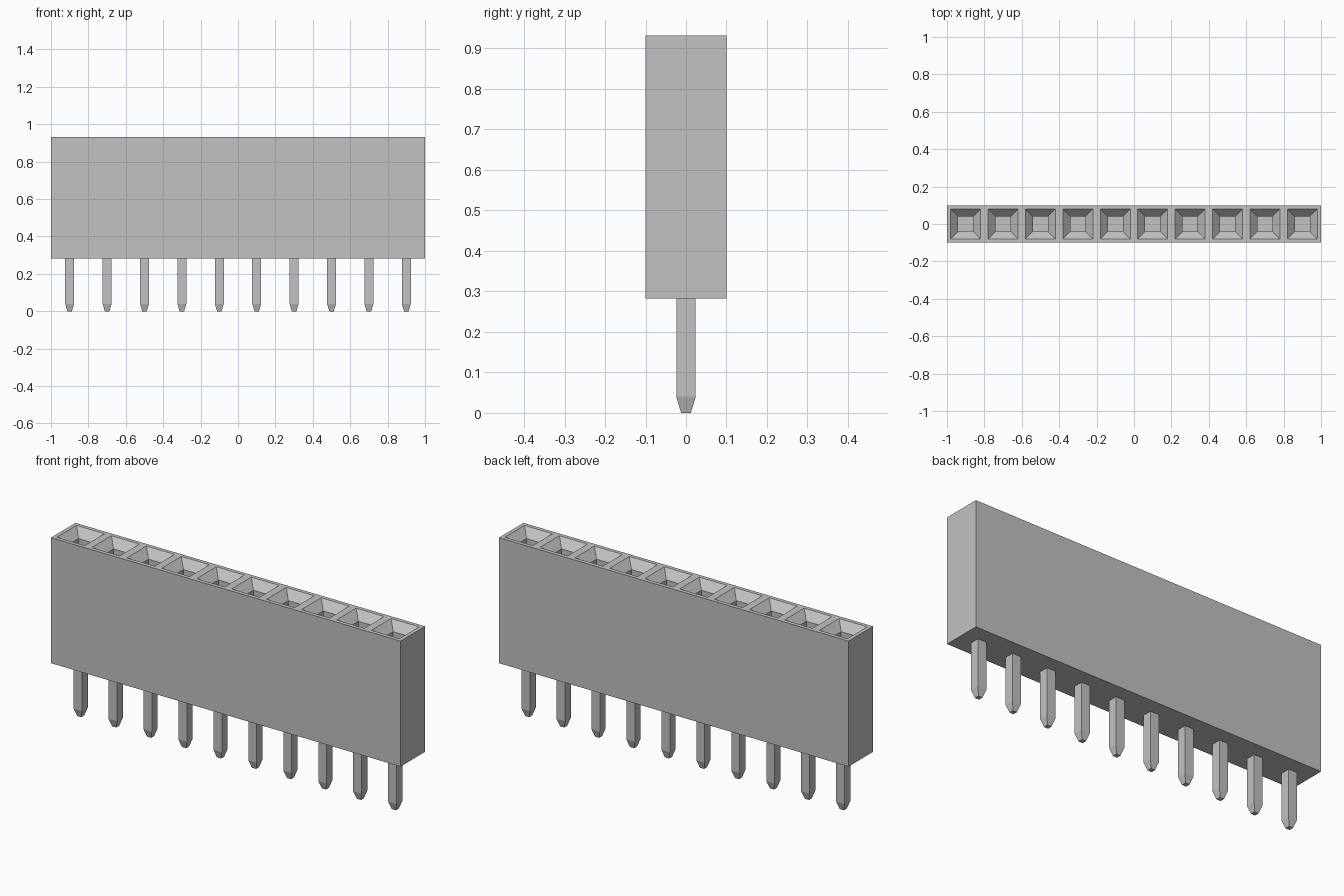
import bpy
import bmesh
from mathutils import Matrix, Vector

PINS = 10
PITCH = 0.2
BASE_Z, TOP_Z = 0.283, 0.932

if "Cube" in bpy.data.objects:
    bpy.data.objects.remove(bpy.data.objects["Cube"], do_unlink=True)

# Single grey material
grey = bpy.data.materials.new("light_grey")
grey.use_nodes = True
colour = (0.54, 0.54, 0.54, 1.0)
grey.diffuse_color = colour
grey.node_tree.nodes["Principled BSDF"].inputs["Base Color"].default_value = colour


def finish_mesh(bm, name):
    bmesh.ops.recalc_face_normals(bm, faces=bm.faces)
    mesh = bpy.data.meshes.new(name)
    bm.to_mesh(mesh)
    bm.free()
    mesh.materials.append(grey)
    return mesh


def add_object(name, mesh, location=(0, 0, 0)):
    obj = bpy.data.objects.new(name, mesh)
    obj.location = location
    bpy.context.collection.objects.link(obj)
    return obj


# Housing: one top cell per socket, with side walls and a floor pulled down
bm = bmesh.new()
half = PITCH / 2
place = Matrix.Translation((0, 0, TOP_Z)) @ Matrix.Diagonal((PINS * half, half, 1, 1))
bmesh.ops.create_grid(bm, x_segments=PINS, y_segments=1, size=1, matrix=place)
cells = list(bm.faces)
rim = [e for e in bm.edges if e.is_boundary]
walls = bmesh.ops.extrude_edge_only(bm, edges=rim)["geom"]
for v in walls:
    if isinstance(v, bmesh.types.BMVert):
        v.co.z = BASE_Z
bmesh.ops.contextual_create(bm, geom=[g for g in walls if isinstance(g, bmesh.types.BMEdge)])
bmesh.ops.recalc_face_normals(bm, faces=bm.faces)

# Sockets: flat rim, tapered funnel, straight shaft
bmesh.ops.inset_individual(bm, faces=cells, thickness=0.02, use_even_offset=True)
bmesh.ops.inset_individual(bm, faces=cells, thickness=0.04, use_even_offset=True)
for face in cells:
    for v in face.verts:
        v.co.z = TOP_Z - 0.042
shafts = bmesh.ops.extrude_discrete_faces(bm, faces=cells)["faces"]
for face in shafts:
    bmesh.ops.translate(bm, verts=face.verts, vec=Vector((0, 0, -0.45)))
add_object("housing", finish_mesh(bm, "housing"))

# Pin: square post with a tapered tip
bm = bmesh.new()
rings = []
for size, z in ((0.012, 0), (0.024, 0.04), (0.024, BASE_Z)):
    corners = ((-size, -size), (size, -size), (size, size), (-size, size))
    rings.append([bm.verts.new((x, y, z)) for x, y in corners])
for low, high in zip(rings, rings[1:]):
    for i in range(4):
        j = (i + 1) % 4
        bm.faces.new((low[i], low[j], high[j], high[i]))
bm.faces.new(rings[0])
bm.faces.new(rings[-1])
pin_mesh = finish_mesh(bm, "pin")

for i in range(PINS):
    add_object(f"pin_{i + 1}", pin_mesh, ((i - (PINS - 1) / 2) * PITCH, 0, 0))
